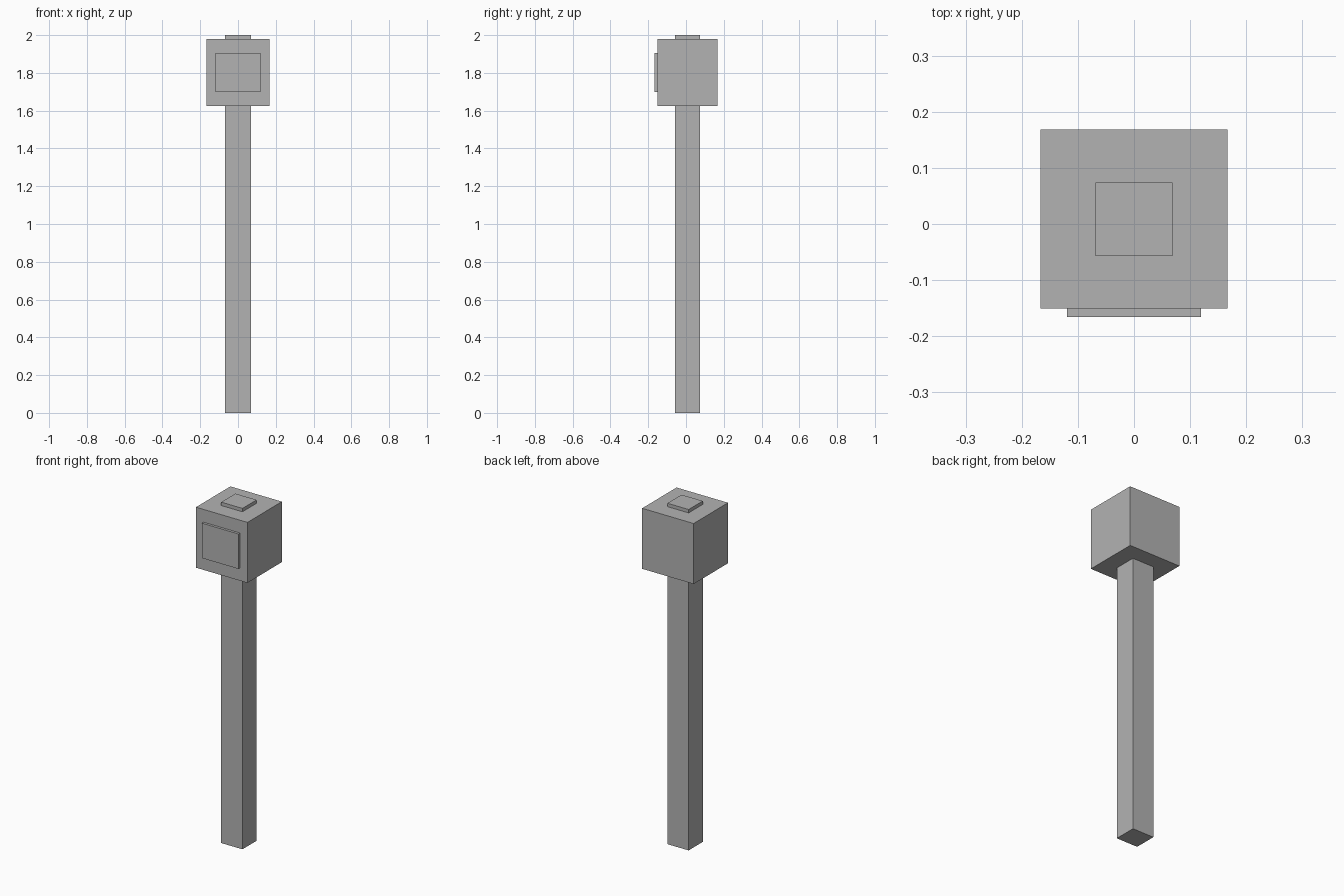
import bpy

if "Cube" in bpy.data.objects:
    bpy.data.objects.remove(bpy.data.objects["Cube"])

grey = bpy.data.materials.new("plain_grey")
grey.diffuse_color = (0.45, 0.45, 0.45, 1)
grey.use_nodes = True
grey.node_tree.nodes["Principled BSDF"].inputs["Base Color"].default_value = grey.diffuse_color


def box(name, x, y, z):
    """Box spanning the given (min, max) ranges."""
    spans = (x, y, z)
    bpy.ops.mesh.primitive_cube_add(size=1, location=[(a + b) / 2 for a, b in spans])
    ob = bpy.context.object
    ob.name = name
    ob.scale = [b - a for a, b in spans]
    bpy.ops.object.transform_apply(location=False, rotation=False, scale=True)
    ob.data.materials.append(grey)
    return ob


# Square post running through the head and showing at the top
box("post", (-0.069, 0.069), (-0.057, 0.074), (0, 2))
# Cube head
box("head", (-0.167, 0.167), (-0.151, 0.168), (1.625, 1.98))
# Raised plate on the front of the head
box("front_plate", (-0.119, 0.119), (-0.166, -0.14), (1.70, 1.905))
